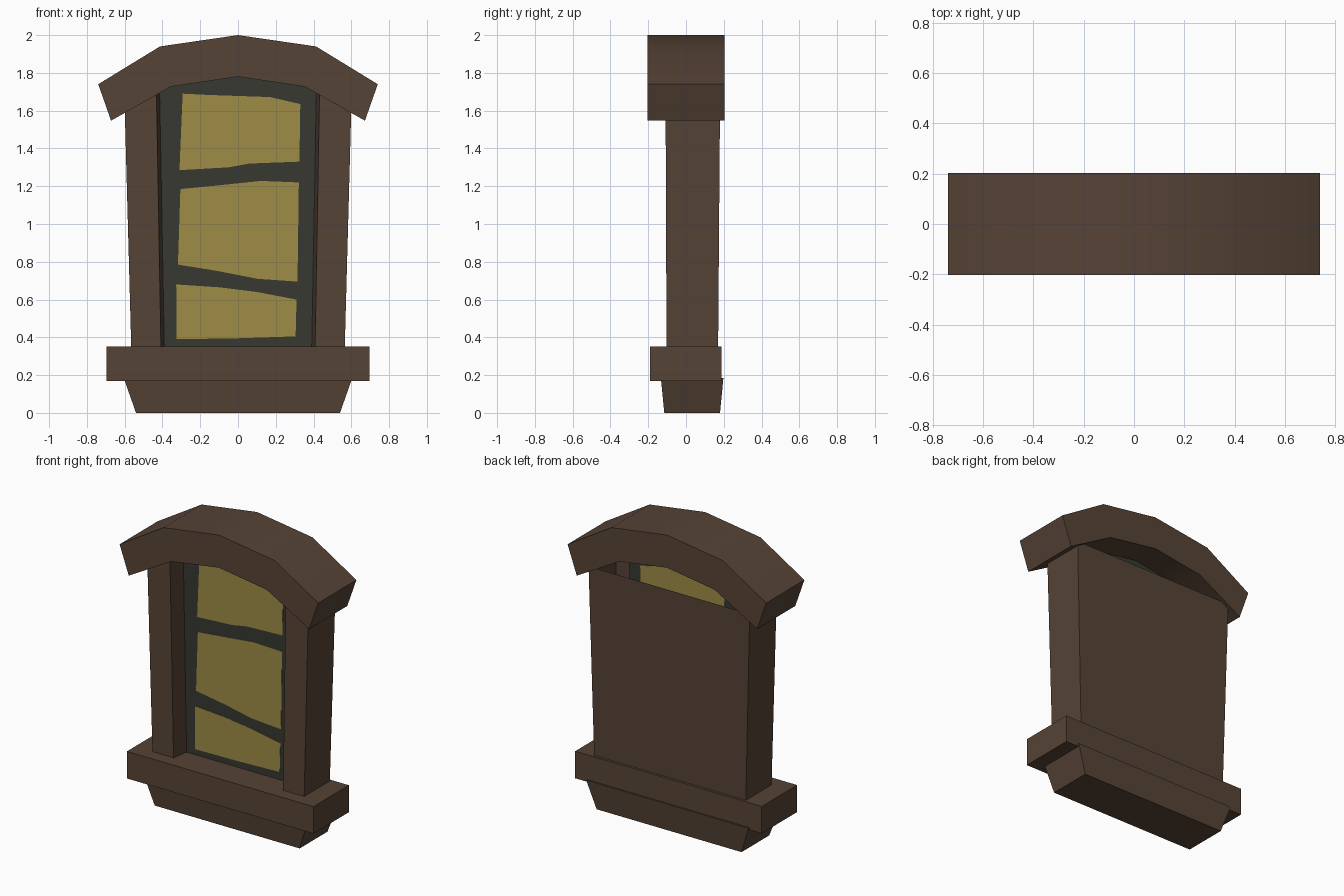
import bpy
import bmesh
import math

if "Cube" in bpy.data.objects:
    bpy.data.objects.remove(bpy.data.objects["Cube"])


def material(name, srgb):
    m = bpy.data.materials.new(name)
    m.diffuse_color = [((c / 255 + 0.055) / 1.055) ** 2.4 for c in srgb] + [1]
    m.use_nodes = True
    m.node_tree.nodes["Principled BSDF"].inputs["Base Color"].default_value = m.diffuse_color
    return m


WOOD = material("brown wood", (86, 67, 54))
LEAD = material("dark window bars", (55, 57, 48))
GLASS = material("yellow glass", (158, 140, 69))


def build(name, verts, faces, mat, closed=True):
    me = bpy.data.meshes.new(name)
    me.from_pydata(verts, [], faces)
    if closed:
        bm = bmesh.new()
        bm.from_mesh(me)
        bmesh.ops.recalc_face_normals(bm, faces=bm.faces)
        bm.to_mesh(me)
        bm.free()
    me.materials.append(mat)
    ob = bpy.data.objects.new(name, me)
    bpy.context.collection.objects.link(ob)
    return ob


def tapered_box(name, bottom, top, mat):
    """bottom / top: (half width, front y, back y, z)"""
    verts = []
    for w, y0, y1, z in (bottom, top):
        verts += [(-w, y0, z), (w, y0, z), (w, y1, z), (-w, y1, z)]
    faces = [(0, 1, 2, 3), (4, 5, 6, 7)]
    faces += [(i, (i + 1) % 4, (i + 1) % 4 + 4, i + 4) for i in range(4)]
    return build(name, verts, faces, mat)


def plate(name, outline, y0, y1, mat):
    """Outline in x, z extruded from y0 to y1"""
    n = len(outline)
    verts = [(x, y, z) for y in (y0, y1) for x, z in outline]
    faces = [tuple(range(n)), tuple(range(n, 2 * n))]
    faces += [(i, (i + 1) % n, (i + 1) % n + n, i + n) for i in range(n)]
    return build(name, verts, faces, mat)


# Foot and sill
tapered_box("sill_foot", (0.54, -0.115, 0.18, 0), (0.605, -0.133, 0.198, 0.185), WOOD)
tapered_box("sill", (0.695, -0.19, 0.187, 0.17), (0.695, -0.19, 0.187, 0.352), WOOD)

# Hollow frame: jamb reveals, fronts, sides and back wall, open at the top
low = [(0.39, 0.01, 0.34), (0.408, -0.103, 0.34), (0.565, -0.103, 0.34), (0.565, 0.17, 0.34)]
high = [(0.415, 0.01, 1.705), (0.432, -0.108, 1.705), (0.60, -0.108, 1.62), (0.60, 0.18, 1.62)]


def mirrored(path):
    return [(-x, y, z) for x, y, z in reversed(path)] + path


faces = [(i, (i + 1) % 8, (i + 1) % 8 + 8, i + 8) for i in range(8) if i != 3]
build("window_frame", mirrored(low) + mirrored(high), faces, WOOD, closed=False)

# Window backing with three crooked panes showing on both sides
plate("window_bars", [(-0.39, 0.34), (0.39, 0.34), (0.415, 1.705), (0.36, 1.735),
                      (0, 1.79), (-0.36, 1.735), (-0.415, 1.705)], 0.01, 0.014, LEAD)
panes = {
    "pane_top": [(-0.31, 1.285), (-0.05, 1.30), (0.06, 1.32), (0.325, 1.33), (0.33, 1.635),
                 (0.17, 1.672), (-0.15, 1.683), (-0.293, 1.69)],
    "pane_middle": [(-0.318, 0.785), (-0.1, 0.75), (0.1, 0.71), (0.315, 0.695), (0.322, 1.22),
                    (0.12, 1.228), (-0.1, 1.205), (-0.305, 1.185)],
    "pane_bottom": [(-0.325, 0.39), (0.0, 0.395), (0.305, 0.405), (0.31, 0.60),
                    (0.1, 0.64), (-0.1, 0.665), (-0.327, 0.68)],
}
for name, outline in panes.items():
    plate(name, outline, 0.008, 0.016, GLASS)

# Arched hood
outer = [(-0.74, 1.74), (-0.413, 1.94), (0, 2.0), (0.413, 1.94), (0.74, 1.74)]
inner = [(-0.672, 1.547), (-0.355, 1.727), (0, 1.78), (0.355, 1.727), (0.672, 1.547)]
verts, faces = [], []
for (ox, oz), (ix, iz) in zip(outer, inner):
    verts += [(ox, -0.203, oz), (ox, 0.203, oz), (ix, 0.203, iz), (ix, -0.203, iz)]
for s in range(4):
    faces += [(4 * s + k, 4 * s + (k + 1) % 4, 4 * s + 4 + (k + 1) % 4, 4 * s + 4 + k)
              for k in range(4)]
faces += [(0, 1, 2, 3), (16, 17, 18, 19)]
hood = build("arched_hood", verts, faces, WOOD)
bpy.context.view_layer.objects.active = hood
hood.select_set(True)
bpy.ops.object.shade_smooth_by_angle(angle=math.radians(35))
